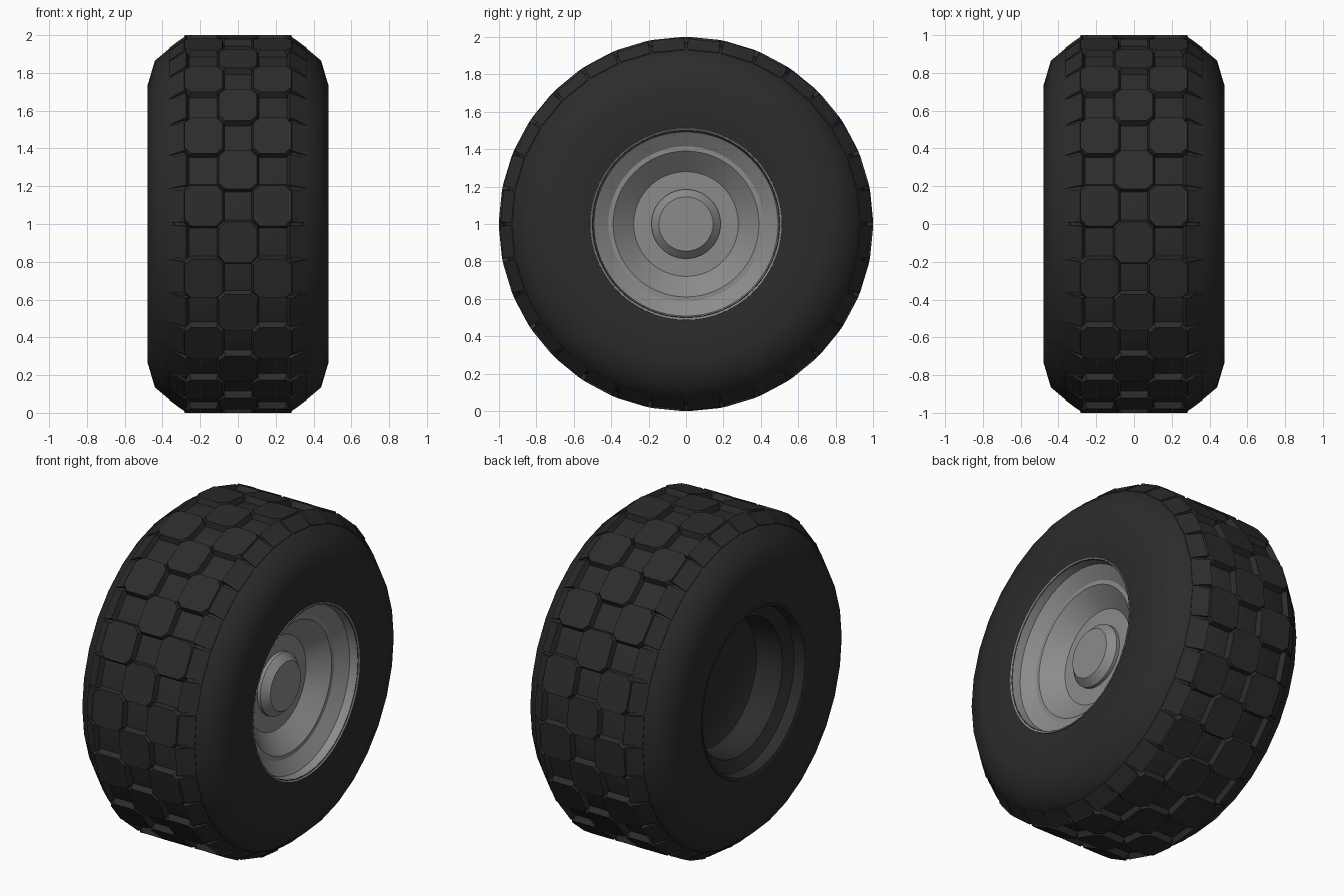
import bpy, bmesh
from math import sin, cos, pi, radians

cube = bpy.data.objects.get("Cube")
if cube:
    bpy.data.objects.remove(cube)


def make_material(name, grey):
    mat = bpy.data.materials.new(name)
    mat.use_nodes = True
    color = (grey, grey, grey, 1)
    mat.diffuse_color = color
    bsdf = next(n for n in mat.node_tree.nodes if n.type == 'BSDF_PRINCIPLED')
    bsdf.inputs["Base Color"].default_value = color
    bsdf.inputs["Roughness"].default_value = 0.8
    return mat


rubber = make_material("black_rubber", 0.025)
metal = make_material("grey_metal", 0.26)


def polar(x, r, t):
    # Wheel axis is x; t = 0 points forward, a quarter turn points up
    return (x, -r * cos(t), 1 + r * sin(t))


def finish(bm, name, mat, sharp_angle=0):
    bmesh.ops.recalc_face_normals(bm, faces=bm.faces)
    mesh = bpy.data.meshes.new(name)
    bm.to_mesh(mesh)
    bm.free()
    mesh.materials.append(mat)
    obj = bpy.data.objects.new(name, mesh)
    bpy.context.collection.objects.link(obj)
    if sharp_angle:
        mesh.polygons.foreach_set("use_smooth", [True] * len(mesh.polygons))
        mesh.set_sharp_from_angle(angle=radians(sharp_angle))


def lathe(name, profile, segments, mat, sharp_angle=24):
    """Spin (x, radius) points round the axle; radius 0 closes with a cap."""
    bm = bmesh.new()
    rings = []
    for x, r in profile:
        if r == 0:
            rings.append([bm.verts.new((x, 0, 1))] * segments)
        else:
            rings.append([bm.verts.new(polar(x, r, 2 * pi * i / segments))
                          for i in range(segments)])
    for a, b in zip(rings, rings[1:]):
        for i in range(segments):
            j = (i + 1) % segments
            bm.faces.new(list(dict.fromkeys((a[i], a[j], b[j], b[i]))))
    finish(bm, name, mat, sharp_angle)


# Tyre carcass: sidewalls, shoulders and the floor between the tread blocks
half = [(0.455, 0.5), (0.48, 0.73), (0.44, 0.865), (0.36, 0.932), (0.3, 0.967)]
lathe("tyre_body", half + [(-x, r) for x, r in reversed(half)], 32, rubber, 50)

# Stepped outer dish of the rim
lathe("rim_dish", [(0.44, 0.515), (0.463, 0.512), (0.457, 0.503), (0.405, 0.492),
                   (0.355, 0.415), (0.355, 0.39), (0.26, 0.28), (0.26, 0)], 64, metal)

# Tapered hub cap
lathe("hub_cap", [(0.25, 0.185), (0.28, 0.185), (0.32, 0.145), (0.32, 0)], 64, metal)

# Hollow inner side of the wheel
lathe("rim_back", [(-0.45, 0.51), (-0.46, 0.505), (-0.455, 0.49), (-0.39, 0.48),
                   (-0.36, 0.41), (-0.3, 0.41), (-0.2, 0.39), (-0.16, 0.28),
                   (-0.16, 0)], 64, rubber)

# Tread: a checkerboard of eight-sided blocks that touch at their cut corners
STEP = 2 * pi / 32
HALF = STEP / 2
CUT = 0.034
SLOPE = 0.014
FLOOR = 0.955


def block(bm, t, top, base):
    """Join a top and a base outline, each made of (x, radius, angle)."""
    upper = [bm.verts.new(polar(x, r, t + v)) for x, r, v in top]
    lower = [bm.verts.new(polar(x, r, t + v)) for x, r, v in base]
    bm.faces.new(upper)
    for i in range(len(upper)):
        j = (i + 1) % len(upper)
        bm.faces.new((upper[i], upper[j], lower[j], lower[i]))


def octagon(mid, radius, grow):
    w, far = 0.1 + grow, HALF + 0.01 + grow
    n, near = w - CUT, far - CUT
    ring = [(w, -near), (w, near), (n, far), (-n, far),
            (-w, near), (-w, -near), (-n, -far), (n, -far)]
    return [(mid + x, radius, v) for x, v in ring]


def tread_block(bm, t, mid):
    block(bm, t, octagon(mid, 1.0, 0), octagon(mid, FLOOR, SLOPE))


def shoulder_block(bm, t, side):
    # Wedge sloping into the sidewall, parted from the next by a tapering slit
    def outline(rows):
        edge = [(side * x, r, v) for x, r, v in rows]
        return edge + [(x, r, -v) for x, r, v in reversed(edge)]
    block(bm, t,
          outline([(0.275, 0.997, HALF - 0.012), (0.31, 0.973, HALF - 0.01),
                   (0.362, 0.934, HALF - 0.006)]),
          outline([(0.255, FLOOR, HALF - 0.008), (0.31, FLOOR - 0.01, HALF - 0.006),
                   (0.36, 0.92, HALF - 0.003)]))


centre, sides, wedges = bmesh.new(), bmesh.new(), bmesh.new()
for k in range(32):
    t = (k + 0.5) * STEP
    if k % 2:
        tread_block(centre, t, 0)
    for side in (-1, 1):
        shoulder_block(wedges, t, side)
        if k % 2 == 0:
            tread_block(sides, t, side * 0.182)
finish(centre, "centre_tread_blocks", rubber)
finish(sides, "side_tread_blocks", rubber)
finish(wedges, "shoulder_tread_blocks", rubber)
